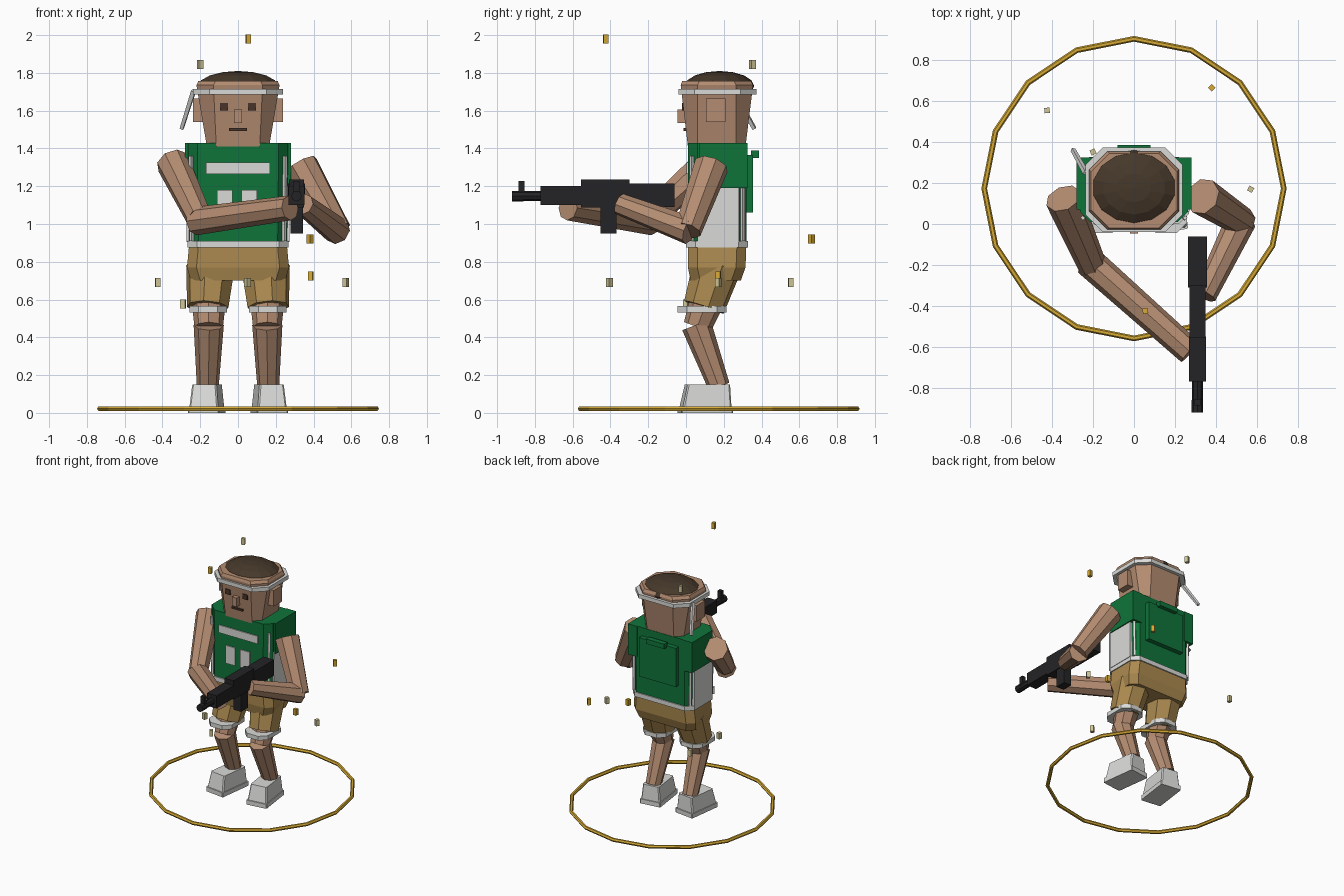
import bpy, bmesh, math
from mathutils import Vector

cube = bpy.data.objects.get("Cube")
if cube:
    bpy.data.objects.remove(cube, do_unlink=True)


def material(name, r, g, b):
    lin = [((c / 255 + 0.055) / 1.055) ** 2.4 for c in (r, g, b)] + [1]
    m = bpy.data.materials.new(name)
    m.use_nodes = True
    m.diffuse_color = lin
    m.node_tree.nodes["Principled BSDF"].inputs["Base Color"].default_value = lin
    return m


skin = material("skin", 180, 140, 113)
hair_brown = material("hair brown", 70, 56, 42)
white = material("off white", 218, 218, 216)
green = material("jersey green", 15, 116, 58)
tan = material("shorts tan", 172, 138, 80)
gold = material("gold", 214, 170, 52)
beige = material("pale beige", 208, 198, 150)
black = material("gun black", 36, 36, 38)
face_dark = material("face dark", 72, 52, 40)


def finish(name, bm, mat):
    bmesh.ops.recalc_face_normals(bm, faces=bm.faces)
    me = bpy.data.meshes.new(name)
    bm.to_mesh(me)
    bm.free()
    me.materials.append(mat)
    ob = bpy.data.objects.new(name, me)
    bpy.context.collection.objects.link(ob)
    return ob


def prism(name, sections, mat, cx=0):
    """Chamfered block lofted through (z, half width, y front, y back, chamfer)."""
    bm = bmesh.new()
    rings = []
    for z, w, a, b, c in sections:
        pts = [(-w + c, a), (w - c, a), (w, a + c), (w, b - c),
               (w - c, b), (-w + c, b), (-w, b - c), (-w, a + c)]
        rings.append([bm.verts.new((cx + x, y, z)) for x, y in pts])
    for lo, hi in zip(rings, rings[1:]):
        for i in range(8):
            j = (i + 1) % 8
            bm.faces.new((lo[i], lo[j], hi[j], hi[i]))
    bm.faces.new(rings[0])
    bm.faces.new(rings[-1])
    return finish(name, bm, mat)


def box(name, x, y, z, mat):
    """Box from (min, max) ranges on each axis."""
    bm = bmesh.new()
    bmesh.ops.create_cube(bm, size=1)
    for v in bm.verts:
        v.co = [(r[0] + r[1]) / 2 + k * (r[1] - r[0]) for r, k in zip((x, y, z), v.co)]
    return finish(name, bm, mat)


def limb(name, start, end, r1, r2, mat, sides=8):
    """Tapered faceted cylinder between two points."""
    a, b = Vector(start), Vector(end)
    bm = bmesh.new()
    bmesh.ops.create_cone(bm, cap_ends=True, segments=sides, radius1=r1, radius2=r2,
                          depth=(b - a).length)
    ob = finish(name, bm, mat)
    ob.location = (a + b) / 2
    ob.rotation_euler = (b - a).to_track_quat("Z", "Y").to_euler()
    return ob


# Legs, shorts legs and shoes
for side, s in (("left", 1), ("right", -1)):
    hip, knee, ankle = (s * .145, .165, .78), (s * .155, .06, .455), (s * .16, .175, .14)
    limb(side + "_shorts_leg", hip, (s * .16, .095, .56), .132, .112, tan)
    limb(side + "_thigh", (s * .155, .12, .62), knee, .095, .075, skin)
    limb(side + "_shin", (s * .155, .055, .465), ankle, .08, .058, skin)
    prism(side + "_shorts_cuff", [(.532, .1, -.045, .215, .05),
                                  (.565, .1, -.045, .215, .05)], white, s * .158)
    shoe = prism(side + "_shoe", [(.03, .077, -.132, .128, .008),
                                  (.15, .065, -.105, .122, .008)], white)
    sole = prism(side + "_sole", [(0, .082, -.14, .135, .005),
                                  (.035, .082, -.14, .135, .005)], white)
    for ob in (shoe, sole):
        ob.location = (s * .165, .105, 0)
        ob.rotation_euler.z = s * .13

# Hips and torso
prism("shorts_hips", [(.7, .25, .025, .29, .05), (.77, .27, .01, .315, .05),
                      (.9, .258, .01, .32, .05)], tan)
prism("waistband", [(.875, .268, 0, .328, .05), (.91, .268, 0, .328, .05)], white)
prism("jersey", [(.9, .26, .01, .32, .05), (1.43, .265, .01, .32, .05)], green)
for side, s in (("left", 1), ("right", -1)):
    box(side + "_side_panel", sorted((s * .2, s * .272)), (.06, .28), (.905, 1.2), white)
    box(side + "_shoulder", sorted((s * .2, s * .28)), (.07, .325), (1.19, 1.43), green)
    limb(side + "_front_trim", (s * .245, .03, .91), (s * .25, .03, 1.36), .012, .012, white, 4)
    limb(side + "_back_trim", (s * .245, .3, .91), (s * .25, .3, 1.36), .012, .012, white, 4)

# Jersey markings and back panel
box("chest_bar", (-.17, .17), (.002, .011), (1.265, 1.325), white)
box("chest_mark_right", (-.11, -.028), (.002, .011), (1.04, 1.18), white)
box("chest_mark_left", (.018, .1), (.002, .011), (1.04, 1.18), white)
box("back_panel", (-.16, .16), (.31, .356), (1.06, 1.365), green)
box("back_panel_flap", (-.08, .08), (.345, .387), (1.35, 1.388), green)

# Head
prism("head", [(1.41, .165, .01, .315, .05), (1.735, .22, -.028, .355, .09),
               (1.757, .21, -.02, .345, .09)], skin)
prism("headband", [(1.685, .237, -.04, .374, .085), (1.716, .237, -.04, .374, .085)], white)
bm = bmesh.new()
bmesh.ops.create_uvsphere(bm, u_segments=14, v_segments=8, radius=1)
for v in bm.verts:
    v.co = (v.co.x * .217, v.co.y * .184 + .177, v.co.z * .08 + 1.73)
finish("hair", bm, hair_brown)
tail = limb("headband_tail", (-.235, .25, 1.705), (-.298, .362, 1.505), .016, .013, white, 4)
box("nose", (-.02, .02), (-.046, .02), (1.535, 1.605), skin)
box("mouth", (-.047, .047), (-.012, .015), (1.493, 1.508), face_dark)
for side, s in (("left", 1), ("right", -1)):
    box(side + "_eye", sorted((s * .054, s * .096)), (-.022, .01), (1.6, 1.64), face_dark)
    box(side + "_ear", sorted((s * .18, s * .238)), (.105, .21), (1.54, 1.665), skin)

# Arms
limb("right_upper_arm", (-.345, .125, 1.325), (-.205, -.2, 1.03), .09, .07, skin)
limb("right_forearm", (-.225, -.18, 1.015), (.275, -.625, 1.085), .075, .066, skin)
limb("left_upper_arm", (.335, .135, 1.31), (.53, .01, .965), .092, .072, skin)
limb("left_forearm", (.525, .02, .965), (.345, -.35, 1.105), .075, .058, skin)

# Rifle
box("rifle_stock", (.264, .356), (-.31, -.06), (1.09, 1.215), black)
box("rifle_receiver", (.27, .35), (-.555, -.3), (1.088, 1.236), black)
box("rifle_handguard", (.268, .352), (-.77, -.55), (1.1, 1.2), black)
limb("rifle_barrel", (.31, -.76, 1.148), (.31, -.87, 1.148), .026, .026, black)
limb("rifle_muzzle", (.31, -.86, 1.148), (.31, -.922, 1.148), .028, .028, black)
box("rifle_front_sight", (.295, .325), (-.887, -.855), (1.16, 1.228), black)
box("rifle_magazine", (.277, .343), (-.452, -.368), (.95, 1.1), black)

# Ground ring
bpy.ops.mesh.primitive_torus_add(location=(0, .173, .022), major_radius=.732,
                                 minor_radius=.014, major_segments=16, minor_segments=6)
ring = bpy.context.object
ring.name = "ground_ring"
ring.data.materials.append(gold)

# Floating chips
chips = [(.055, -.425, 1.98, gold), (.38, .665, .92, gold), (.385, .17, .725, gold),
         (-.2, .352, 1.845, beige), (.57, .17, .69, beige), (-.425, .555, .69, beige),
         (.05, -.405, .69, beige), (-.29, 0, .577, beige)]
for i, (x, y, z, mat) in enumerate(chips):
    chip = box(f"chip_{i + 1}", (-.013, .013), (-.013, .013), (-.024, .024), mat)
    chip.location = (x, y, z)
    chip.rotation_euler.z = math.radians(35 * i + 10)
